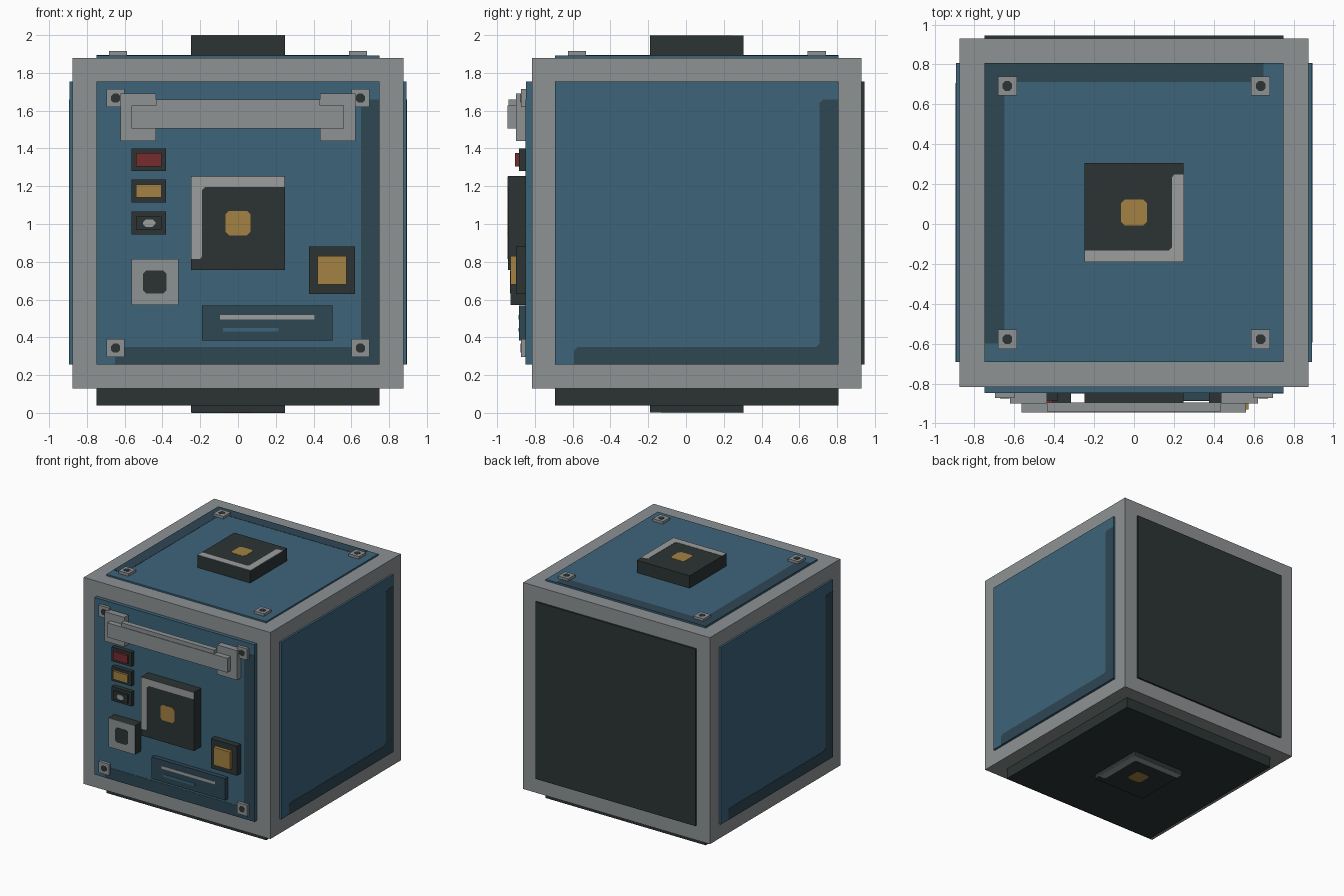
import bpy, bmesh
from mathutils import Vector, Matrix

if "Cube" in bpy.data.objects:
    bpy.data.objects.remove(bpy.data.objects["Cube"])

CENTRE = Vector((0, 0.057, 1.005))


def material(name, r, g, b):
    def lin(c):
        c /= 255
        return c / 12.92 if c <= 0.04045 else ((c + 0.055) / 1.055) ** 2.4
    m = bpy.data.materials.new(name)
    m.diffuse_color = (lin(r), lin(g), lin(b), 1)
    m.use_nodes = True
    m.node_tree.nodes["Principled BSDF"].inputs["Base Color"].default_value = m.diffuse_color
    return m


GREY = material("frame grey", 142, 146, 148)
LIGHT = material("light grey", 156, 157, 157)
BLUE = material("panel blue", 61, 100, 122)
NAVY = material("shade blue", 46, 71, 84)
DARK = material("dark charcoal", 44, 52, 52)
AMBER = material("amber", 164, 129, 66)
RED = material("red", 118, 44, 48)


# Each side has its own frame: u right, v up, n outward, measured from the cube centre
def side(u, v):
    u, v = Vector(u), Vector(v)
    m = Matrix((u, v, u.cross(v))).transposed().to_4x4()
    m.translation = CENTRE
    return m


FRONT = side((1, 0, 0), (0, 0, 1))
BACK = side((-1, 0, 0), (0, 0, 1))
RIGHT = side((0, 1, 0), (0, 0, 1))
LEFT = side((0, -1, 0), (0, 0, 1))
TOP = side((-1, 0, 0), (0, -1, 0))
BOTTOM = side((-1, 0, 0), (0, 1, 0))


def prism(name, frame, pts, n0, n1, mat):
    """Extrude an outline lying on a side from depth n0 to n1."""
    bm = bmesh.new()
    low = [bm.verts.new(frame @ Vector((u, v, n0))) for u, v in pts]
    high = [bm.verts.new(frame @ Vector((u, v, n1))) for u, v in pts]
    bm.faces.new(low[::-1])
    bm.faces.new(high)
    for i in range(len(pts)):
        j = (i + 1) % len(pts)
        bm.faces.new((low[i], low[j], high[j], high[i]))
    bmesh.ops.recalc_face_normals(bm, faces=bm.faces)
    me = bpy.data.meshes.new(name)
    bm.to_mesh(me)
    bm.free()
    me.materials.append(mat)
    ob = bpy.data.objects.new(name, me)
    bpy.context.collection.objects.link(ob)
    return ob


def rect(u, v, a, b):
    return [(u - a, v - b), (u + a, v - b), (u + a, v + b), (u - a, v + b)]


def clipped(u, v, a, b, c):
    """Rectangle with cut corners."""
    return [(u - a + c, v - b), (u + a - c, v - b), (u + a, v - b + c), (u + a, v + b - c),
            (u + a - c, v + b), (u - a + c, v + b), (u - a, v + b - c), (u - a, v - b + c)]


def front_box(name, x0, x1, z0, z1, y0, y1, mat):
    """Box on the front given by x, z and y limits."""
    pts = rect((x0 + x1) / 2, (z0 + z1) / 2 - CENTRE.z, (x1 - x0) / 2, (z1 - z0) / 2)
    return prism(name, FRONT, pts, CENTRE.y - y0, CENTRE.y - y1, mat)


# Cube body showing as the edge frame
prism("cube_frame", FRONT, rect(0, 0, 0.875, 0.875), -0.873, 0.873, GREY)

# Raised panel on every side, with a shaded corner band on the blue ones
BAND = [(0.75, 0.655), (0.67, 0.655), (0.65, 0.635), (0.65, -0.64), (0.635, -0.655),
        (-0.63, -0.655), (-0.65, -0.675), (-0.65, -0.75), (0.75, -0.75)]
for name, frame, h, mat in (("front", FRONT, 0.905, BLUE), ("back", BACK, 0.888, DARK),
                            ("right", RIGHT, 0.892, BLUE), ("left", LEFT, 0.892, BLUE),
                            ("top", TOP, 0.888, BLUE), ("bottom", BOTTOM, 0.965, DARK)):
    prism(name + "_panel", frame, rect(0, 0, 0.75, 0.75), 0.87, h, mat)
    if mat == BLUE:
        prism(name + "_panel_band", frame, BAND, h - 0.002, h + 0.002, NAVY)

# Square hubs with a light corner stripe and an amber centre
STRIPE = [(-0.25, 0.247), (0.247, 0.247), (0.247, 0.19), (-0.175, 0.19),
          (-0.19, 0.175), (-0.19, -0.175), (-0.2, -0.19), (-0.25, -0.19)]
for name, frame, base, h in (("front", FRONT, 0.9, 1.0), ("top", TOP, 0.88, 0.993),
                             ("bottom", BOTTOM, 0.96, 1.003)):
    prism(name + "_hub", frame, rect(0, 0, 0.248, 0.248), base, h, DARK)
    prism(name + "_hub_stripe", frame, STRIPE, h - 0.002, h + 0.002, LIGHT)
    prism(name + "_hub_centre", frame, clipped(0, 0, 0.065, 0.065, 0.018),
          h - 0.002, h + 0.002, AMBER)

# Corner bolts on the front and top panels
for name, frame, d, base, h in (("front", FRONT, 0.648, 0.9, 0.93), ("top", TOP, 0.635, 0.88, 0.91)):
    for su in (-1, 1):
        for sv in (-1, 1):
            u, v = su * d, sv * (0.662 if name == "front" else d)
            prism(name + "_bolt", frame, rect(u, v, 0.048, 0.048), base, h, GREY)
            prism(name + "_bolt_hole", frame, clipped(u, v, 0.024, 0.024, 0.013),
                  h - 0.001, h + 0.002, DARK)

# Carry handle: two brackets, a middle rail and a front bar
for s in (-1, 1):
    a, b = sorted((s * 0.435, s * 0.622))
    front_box("handle_bracket", a, b, 1.44, 1.69, -0.84, -0.9, GREY)
front_box("handle_rail", -0.435, 0.435, 1.51, 1.66, -0.895, -0.94, GREY)
front_box("handle_bar", -0.565, 0.562, 1.505, 1.627, -0.895, -0.945, GREY)

# Column of three indicator lamps
for name, z, mat in (("red", 1.34, RED), ("amber", 1.175, AMBER), ("dark", 1.005, DARK)):
    front_box(name + "_lamp_housing", -0.565, -0.38, z - 0.06, z + 0.06, -0.84, -0.885, DARK)
    front_box(name + "_lamp", -0.54, -0.405, z - 0.035, z + 0.035, -0.88, -0.904, mat)
prism("dark_lamp_glint", FRONT, clipped(-0.47, 0, 0.032, 0.02, 0.014), 0.96, 0.963, LIGHT)

# Square socket with a light face and dark opening
front_box("socket", -0.565, -0.315, 0.57, 0.815, -0.84, -0.926, DARK)
front_box("socket_face", -0.565, -0.315, 0.57, 0.815, -0.924, -0.93, GREY)
prism("socket_opening", FRONT, clipped(-0.44, -0.312, 0.062, 0.062, 0.018), 0.985, 0.99, DARK)

# Amber push button
front_box("button_housing", 0.375, 0.62, 0.63, 0.88, -0.84, -0.9, DARK)
front_box("button", 0.42, 0.575, 0.68, 0.83, -0.895, -0.93, AMBER)

# Label plate with two stripes
front_box("label_plate", -0.19, 0.5, 0.383, 0.568, -0.84, -0.885, NAVY)
front_box("label_upper_stripe", -0.095, 0.405, 0.495, 0.518, -0.883, -0.888, LIGHT)
front_box("label_lower_stripe", -0.08, 0.215, 0.43, 0.45, -0.883, -0.888, BLUE)
